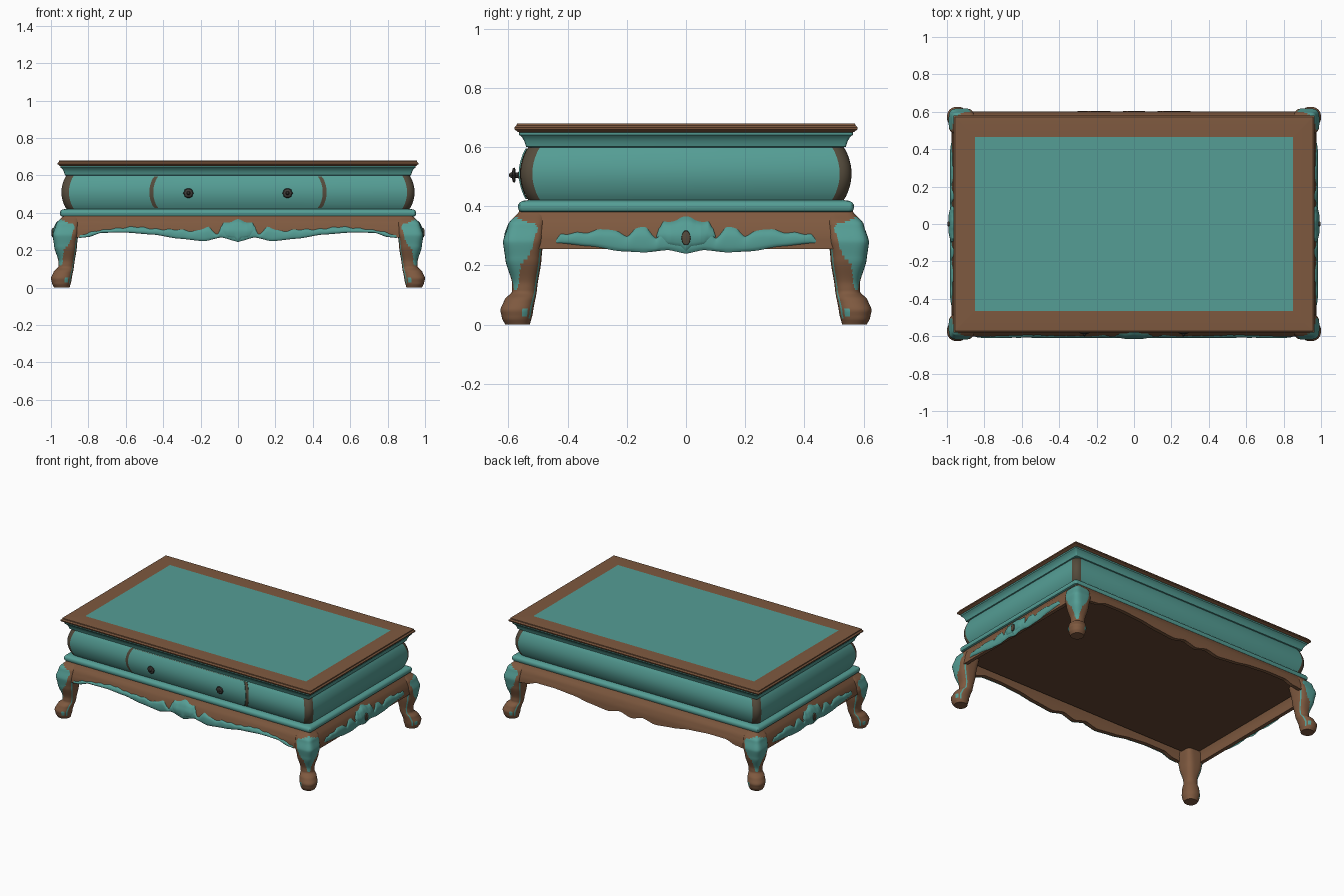
import bpy, math
from math import sin, cos, pi, atan2, copysign

cube = bpy.data.objects.get("Cube")
if cube:
    bpy.data.objects.remove(cube, do_unlink=True)


def material(name, r, g, b):
    m = bpy.data.materials.new(name)
    m.use_nodes = True
    m.diffuse_color = (r, g, b, 1)
    m.node_tree.nodes["Principled BSDF"].inputs["Base Color"].default_value = (r, g, b, 1)
    return m


TEAL = material("teal_paint", 0.09, 0.34, 0.30)
BROWN = material("brown_wood", 0.21, 0.10, 0.05)
UMBER = material("worn_umber", 0.09, 0.07, 0.045)
UNDER = material("underside_wood", 0.13, 0.062, 0.032)
METAL = material("dark_metal", 0.05, 0.045, 0.04)


def curve(pts, t):
    """Eased interpolation through (position, value) pairs."""
    if t <= pts[0][0]:
        return pts[0][1]
    for (a, p), (b, q) in zip(pts, pts[1:]):
        if t <= b:
            k = (t - a) / (b - a)
            k = 0.5 * k + 0.5 * k * k * (3 - 2 * k)
            return p + (q - p) * k
    return pts[-1][1]


def surface(name, rows, mats, rule=None, wrap_u=False, wrap_v=False, cap=False, angle=35):
    """Skin rows of points; rule(i, j) gives the material index of a cell."""
    nv, nu = len(rows), len(rows[0])
    verts = [p for row in rows for p in row]
    faces, ids = [], []
    for j in range(nv if wrap_v else nv - 1):
        for i in range(nu if wrap_u else nu - 1):
            k, n = (i + 1) % nu, (j + 1) % nv
            faces.append((j * nu + i, j * nu + k, n * nu + k, n * nu + i))
            ids.append(rule(i, j) if rule else 0)
    if cap:
        faces += [tuple(reversed(range(nu))), tuple(range((nv - 1) * nu, nv * nu))]
        ids += [ids[0], ids[-1]]
    mesh = bpy.data.meshes.new(name)
    mesh.from_pydata(verts, [], faces)
    for m in mats:
        mesh.materials.append(m)
    mesh.polygons.foreach_set("material_index", ids)
    mesh.update()
    ob = bpy.data.objects.new(name, mesh)
    bpy.context.collection.objects.link(ob)
    bpy.ops.object.select_all(action='DESELECT')
    ob.select_set(True)
    bpy.context.view_layer.objects.active = ob
    bpy.ops.object.shade_smooth_by_angle(angle=math.radians(angle))
    return ob


ARC = 6


def ring(off, z, r):
    """Rounded rectangle, counter-clockwise from the +x +y corner."""
    pts = []
    for q, (sx, sy) in enumerate([(1, 1), (-1, 1), (-1, -1), (1, -1)]):
        for i in range(ARC + 1):
            a = (q + i / ARC) * pi / 2
            pts.append((sx * (off + 0.385 - r) + r * cos(a), sy * (off - r) + r * sin(a), z))
    return pts


def moulding(name, profile, r, mats, rule=None):
    surface(name, [ring(o, z, r) for o, z in profile], mats, rule, wrap_u=True, cap=True)


# Carcass, mouldings and top
def body_off(z):
    return 0.532 + 0.027 * sin(pi * (z - 0.42) / 0.18) ** 0.8 if 0.42 < z < 0.6 else 0.532


heights = [0.42 + 0.18 * i / 14 for i in range(15)]
moulding("bulged_body", [(body_off(z), z) for z in heights], 0.04, [TEAL, UMBER],
         lambda i, j: int(i % (ARC + 1) != ARC))
moulding("lower_bead", [(0.555, 0.38), (0.563, 0.384), (0.567, 0.393), (0.567, 0.404),
                        (0.562, 0.413), (0.552, 0.418), (0.53, 0.421)], 0.015, [TEAL])
moulding("upper_cove", [(0.53, 0.598), (0.54, 0.601), (0.542, 0.608), (0.546, 0.62),
                        (0.553, 0.632), (0.563, 0.641), (0.564, 0.65)], 0.008, [TEAL])
moulding("table_top", [(0.55, 0.648), (0.566, 0.65), (0.579, 0.659), (0.58, 0.666), (0.572, 0.673),
                       (0.571, 0.679), (0.56, 0.68), (0.466, 0.68), (0.46, 0.68)], 0.003,
         [BROWN, TEAL], lambda i, j: int(j == 7))
moulding("underside_board", [(0.55, 0.325), (0.55, 0.382)], 0.03, [UNDER])


# Drawer front on a dark surround
def drawer(name, half, lift, mat):
    rows = []
    for j in range(15):
        z = 0.425 + 0.17 * j / 14
        w = half + 0.028 * sin(pi * j / 14) ** 0.7
        edge = [(-w, 0.0), (-w, lift)] + [(w * k / 4, lift) for k in range(-3, 4)] + [(w, lift), (w, 0.0)]
        rows.append([(x, -body_off(z) - d, z) for x, d in edge])
    surface(name, rows, [mat])


drawer("drawer_surround", 0.446, 0.002, UMBER)
drawer("drawer_front", 0.425, 0.006, TEAL)

for side, x0 in (("right", -0.265), ("left", 0.265)):
    prof = [(0.016, 0.55), (0.014, 0.564), (0.009, 0.567), (0.009, 0.575), (0.02, 0.576),
            (0.026, 0.580), (0.022, 0.585), (0.01, 0.588), (0.006, 0.596), (0.001, 0.598)]
    rows = [[(x0 + r * (1 + 0.08 * cos(i * pi / 2)) * cos(i * pi / 16), -d,
              0.505 + r * sin(i * pi / 16)) for i in range(32)] for r, d in prof]
    surface("drawer_knob_" + side, rows, [METAL], wrap_u=True, cap=True)


# Aprons and carved reliefs, shared by all four sides
DEPTH = [(0.24, 0.604), (0.30, 0.601), (0.34, 0.590), (0.385, 0.562)]
FRONT_LOW = [(0, 0.245), (0.09, 0.268), (0.18, 0.248), (0.32, 0.262), (0.45, 0.283),
             (0.6, 0.294), (0.73, 0.293), (0.8, 0.27), (0.88, 0.262)]
FRONT_UP = [(0, 0.33), (0.09, 0.315), (0.11, 0.285), (0.16, 0.325), (0.24, 0.3), (0.3, 0.31),
            (0.42, 0.312), (0.55, 0.326), (0.66, 0.316), (0.75, 0.305), (0.83, 0.285), (0.85, 0.278)]
SIDE_LOW = [(0, 0.24), (0.06, 0.252), (0.14, 0.244), (0.22, 0.248), (0.32, 0.264), (0.44, 0.276)]
SIDE_UP = [(0, 0.33), (0.08, 0.32), (0.1, 0.29), (0.135, 0.332), (0.17, 0.325), (0.2, 0.3),
           (0.26, 0.325), (0.36, 0.31), (0.42, 0.308), (0.44, 0.284)]
SHELL_UP = [(0, 0.367), (0.035, 0.352), (0.075, 0.348), (0.09, 0.325), (0.1, 0.3)]
SHELL_LOW = [(0, 0.242), (0.02, 0.258), (0.06, 0.265), (0.085, 0.282), (0.1, 0.296)]


def place(q, s, off, z):
    """Point on side q (front, left, back, right); s runs along it."""
    if q % 2:
        off += 0.373
    return [(s, -off, z), (off, s, z), (-s, off, z), (-off, -s, z)][q]


def apron(name, q, half, low):
    rows = []
    for j in range(18):
        inner = j > 8
        v = (17 - j if inner else j) / 8
        row = []
        for i in range(121):
            s = half * (i / 60 - 1)
            z0 = low(abs(s))
            z = z0 + (0.385 - z0) * v
            row.append(place(q, s, curve(DEPTH, z) - 0.025 * inner, z))
        rows.append(row)
    surface(name, rows, [BROWN], wrap_v=True)


def relief(name, q, half, low, up, height):
    rows = []
    for j in range(11):
        v = j / 10
        row = []
        for i in range(161):
            s = half * (i / 80 - 1)
            z0, z1 = curve(low, abs(s)), curve(up, abs(s)) + 0.003 * sin(90 * abs(s))
            z = z0 + (z1 - z0) * v
            taper = min(1, (half - abs(s)) / 0.05) ** 0.5
            dome = height * taper * (4 * v * (1 - v)) ** 0.5
            row.append(place(q, s, curve(DEPTH, z) + dome - 0.001, z))
        rows.append(row)
    surface(name, rows, [TEAL], angle=50)


for q, side in enumerate(("front", "left", "back", "right")):
    if q % 2:
        apron(side + "_apron", q, 0.5, lambda s: 0.256)
        relief(side + "_leaf_carving", q, 0.44, SIDE_LOW, SIDE_UP, 0.010)
        relief(side + "_shell_carving", q, 0.1, SHELL_LOW, SHELL_UP, 0.018)
        # Worn oval at the middle of the shell
        rows = [[place(q, r * 0.016 * cos(a * pi / 12), 0.6 + d, 0.293 + r * 0.026 * sin(a * pi / 12))
                 for a in range(24)] for r, d in ((1, 0.01), (0.9, 0.022), (0.3, 0.024))]
        surface(side + "_shell_oval", rows, [UMBER], wrap_u=True, cap=True)
    else:
        apron(side + "_apron", q, 0.89, lambda s: curve(FRONT_LOW, s) + 0.004)
        if q == 0:
            relief("front_leaf_carving", q, 0.85, FRONT_LOW, FRONT_UP, 0.009)
            relief("front_shell_carving", q, 0.1, SHELL_LOW, SHELL_UP, 0.014)

# Cabriole legs: inner edge, outer edge, squareness and painted angle by height
INNER = [(0, 0.527), (0.04, 0.517), (0.12, 0.503), (0.22, 0.488), (0.32, 0.478), (0.385, 0.476)]
OUTER = [(0, 0.610), (0.02, 0.621), (0.05, 0.627), (0.085, 0.613), (0.11, 0.588), (0.14, 0.587),
         (0.22, 0.610), (0.28, 0.618), (0.34, 0.600), (0.385, 0.562)]
SQUARE = [(0, 2.2), (0.12, 2.2), (0.22, 3), (0.34, 4.5)]
PAINT = [(0.11, 0), (0.13, 0.3), (0.19, 0.65), (0.26, 1.05), (0.33, 1.15), (0.355, 0.7), (0.365, 0)]
N, LEVELS = 64, 56


def power(c, n):
    return copysign(abs(c) ** (2 / n), c)


for name, sx, sy in (("front_right_leg", -1, -1), ("front_left_leg", 1, -1),
                     ("back_right_leg", -1, 1), ("back_left_leg", 1, 1)):
    rows = []
    for j in range(LEVELS + 1):
        z = 0.385 * j / LEVELS
        a, b, n = curve(INNER, z), curve(OUTER, z), curve(SQUARE, z)
        c, r = (a + b) / 2, (b - a) / 2
        rows.append([(sx * (c + 0.373) + r * power(cos(2 * pi * i / N), n),
                      sy * c + r * power(sin(2 * pi * i / N), n), z) for i in range(N)])

    def paint(i, j):
        z = 0.385 * (j + 0.5) / LEVELS
        turn = 2 * pi * (i + 0.5) / N - atan2(sy, sx)
        turn = abs((turn + pi) % (2 * pi) - pi)
        edge_line = 1.65 < turn < 1.86 and 0.02 < z < 0.3
        foot_spot = 1.1 < turn < 1.5 and 0.025 < z < 0.055
        return int(turn < curve(PAINT, z) or edge_line or foot_spot)

    surface(name, rows, [BROWN, TEAL], paint, wrap_u=True, cap=True, angle=50)
